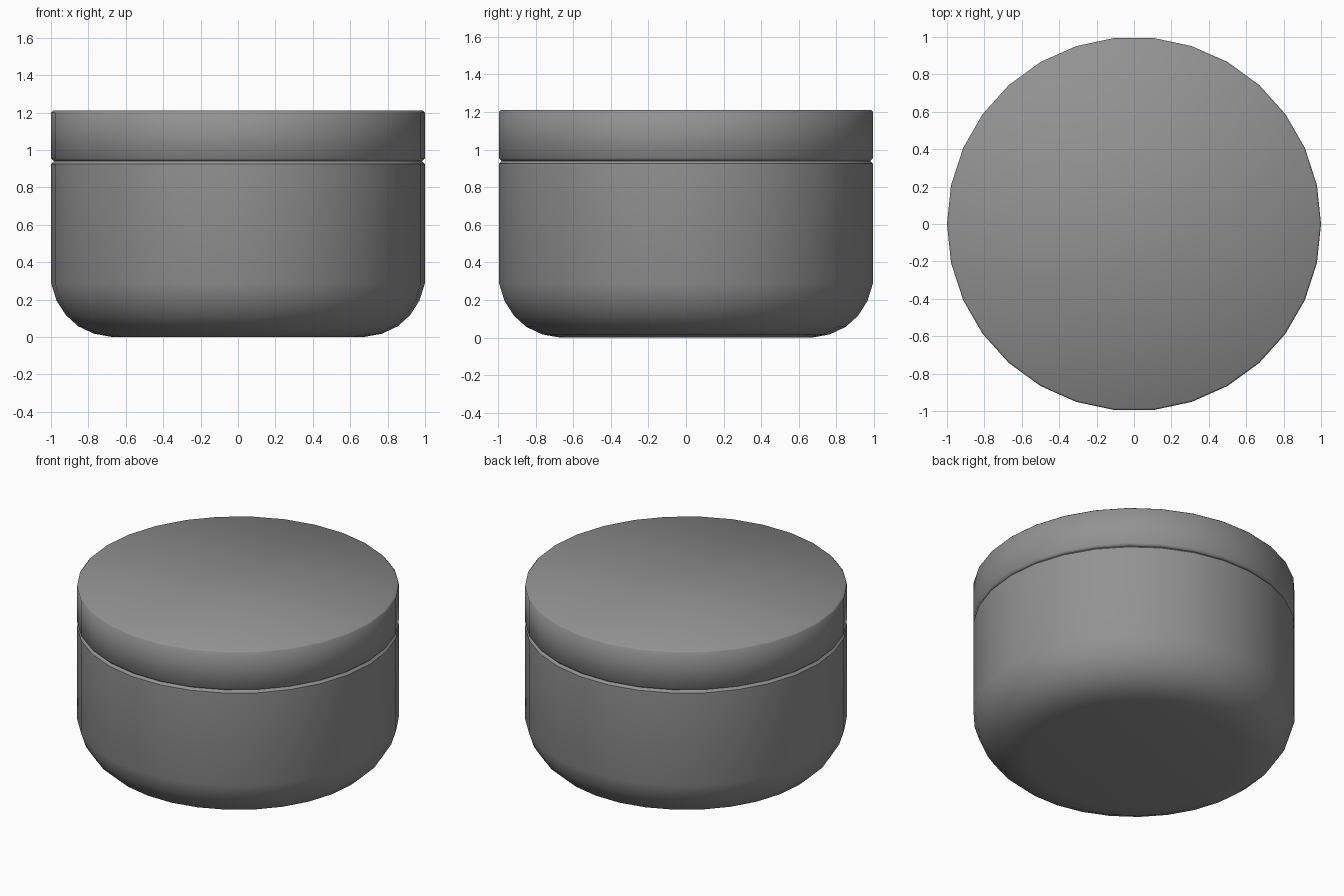
import bpy, bmesh
from math import cos, sin, tau, radians

if "Cube" in bpy.data.objects:
    bpy.data.objects.remove(bpy.data.objects["Cube"])

SIDES = 30

# Dark grey finish shared by both parts
dark_grey = bpy.data.materials.new("dark_grey")
dark_grey.diffuse_color = (0.29, 0.29, 0.29, 1)
dark_grey.use_nodes = True
dark_grey.node_tree.nodes["Principled BSDF"].inputs["Base Color"].default_value = dark_grey.diffuse_color


def lathe(name, profile):
    """Closed turned solid from (radius, height) points, bottom to top."""
    bm = bmesh.new()
    rings = [[bm.verts.new((r * cos(tau * i / SIDES), r * sin(tau * i / SIDES), z))
              for i in range(SIDES)] for r, z in profile]
    for low, high in zip(rings, rings[1:]):
        for i in range(SIDES):
            j = (i + 1) % SIDES
            bm.faces.new((low[i], low[j], high[j], high[i]))
    bm.faces.new(rings[0][::-1])
    bm.faces.new(rings[-1])
    for face in bm.faces:
        face.smooth = True
    mesh = bpy.data.meshes.new(name)
    bm.to_mesh(mesh)
    bm.free()
    mesh.materials.append(dark_grey)
    obj = bpy.data.objects.new(name, mesh)
    bpy.context.collection.objects.link(obj)
    return obj


# Bowl-shaped container with a rounded base and a crisp chamfered rim
body = lathe("jar_body", [(0.67, 0), (0.77, 0.018), (0.855, 0.058), (0.92, 0.117),
                          (0.97, 0.195), (1, 0.29), (1, 0.925), (0.985, 0.94)])
body.data.set_sharp_from_angle(angle=radians(30))

# Flat lid with small, softly shaded chamfers; its lower edge forms the seam
lathe("jar_lid", [(0.985, 0.94), (1, 0.955), (1, 1.20), (0.99, 1.21)])
